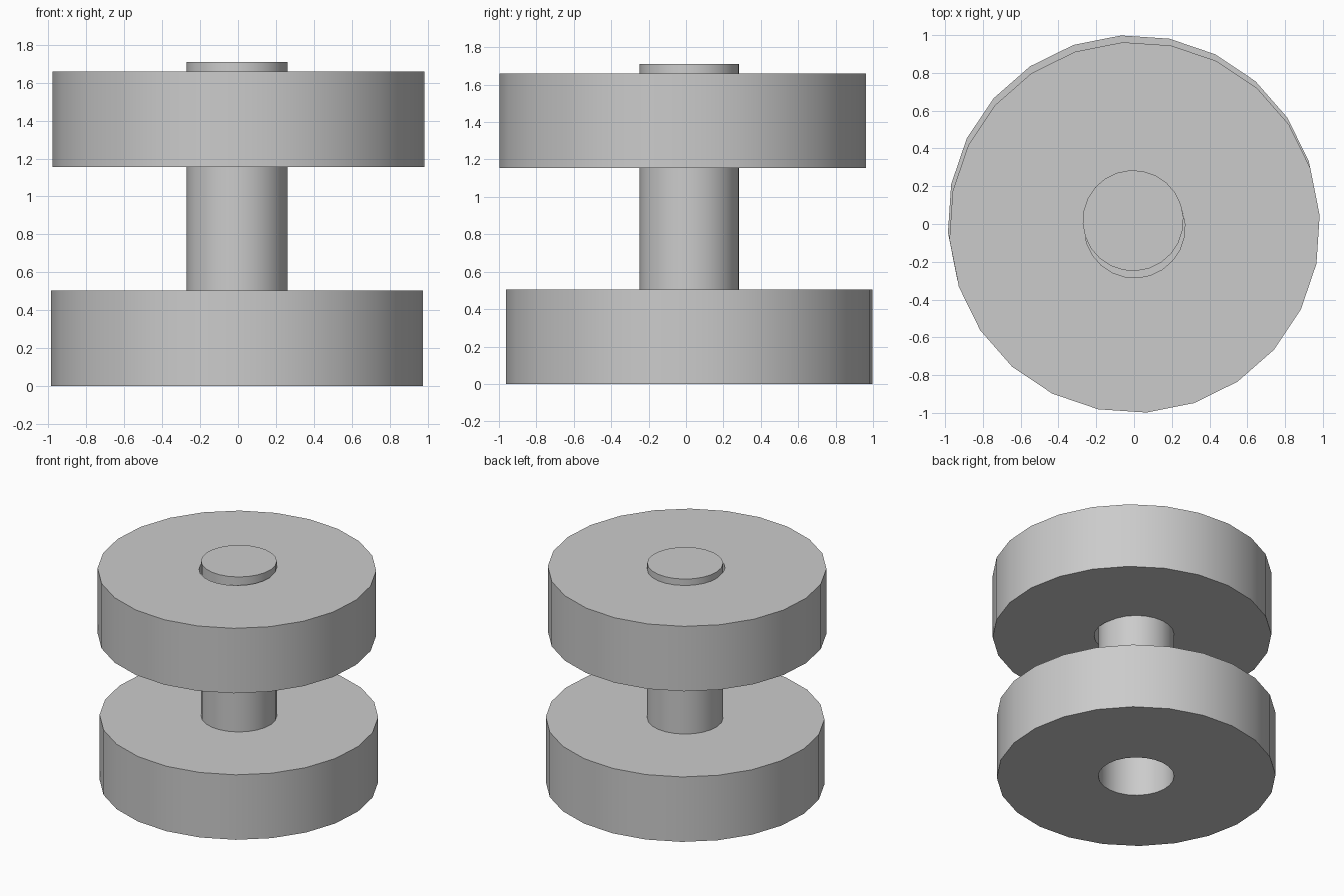
import bpy, bmesh, math
from mathutils import Matrix

cube = bpy.data.objects.get("Cube")
if cube:
    bpy.data.objects.remove(cube, do_unlink=True)

SIDES = 24
TURN = math.radians(3.7)
WHEEL_R, AXLE_R, WHEEL_H = 0.982, 0.267, 0.505

grey = bpy.data.materials.new("plain grey")
grey.use_nodes = True
grey.diffuse_color = (0.6, 0.6, 0.6, 1)
grey.node_tree.nodes["Principled BSDF"].inputs["Base Color"].default_value = (0.6, 0.6, 0.6, 1)


def lathe(name, profile, location):
    """Revolve a closed (radius, height) profile around the vertical axis."""
    bm = bmesh.new()
    rings = []
    for r, z in profile:
        ring = []
        for i in range(SIDES):
            a = TURN + math.tau * i / SIDES
            ring.append(bm.verts.new((r * math.cos(a), r * math.sin(a), z)))
        rings.append(ring)
    return bm, rings


def finish(name, bm, location):
    bmesh.ops.recalc_face_normals(bm, faces=bm.faces)
    mesh = bpy.data.meshes.new(name)
    bm.to_mesh(mesh)
    bm.free()
    mesh.materials.append(grey)
    obj = bpy.data.objects.new(name, mesh)
    obj.location = location
    bpy.context.collection.objects.link(obj)
    bpy.ops.object.select_all(action='DESELECT')
    obj.select_set(True)
    bpy.context.view_layer.objects.active = obj
    bpy.ops.object.shade_smooth_by_angle(angle=math.radians(30))
    return obj


def wheel(name, location):
    """Thick disc with an axle hole through it."""
    profile = [(AXLE_R, 0), (WHEEL_R, 0), (WHEEL_R, WHEEL_H), (AXLE_R, WHEEL_H)]
    bm, rings = lathe(name, profile, location)
    for a, b in zip(rings, rings[1:] + rings[:1]):
        for i in range(SIDES):
            j = (i + 1) % SIDES
            bm.faces.new((a[i], a[j], b[j], b[i]))
    return finish(name, bm, location)


def axle(name, location, length):
    """Solid rod."""
    bm = bmesh.new()
    bmesh.ops.create_cone(bm, cap_ends=True, segments=SIDES,
                          radius1=AXLE_R, radius2=AXLE_R, depth=length,
                          matrix=Matrix.Translation((0, 0, length / 2))
                          @ Matrix.Rotation(TURN, 4, 'Z'))
    return finish(name, bm, location)


# Two wheels, the upper one sitting slightly off the axle's centre
wheel("lower_wheel", (-0.005, 0.018, 0))
wheel("upper_wheel", (0.003, -0.018, 1.155))

# Axle, recessed in the lower wheel and poking out of the upper one
axle("axle", (-0.005, 0.018, 0.45), 1.26)
